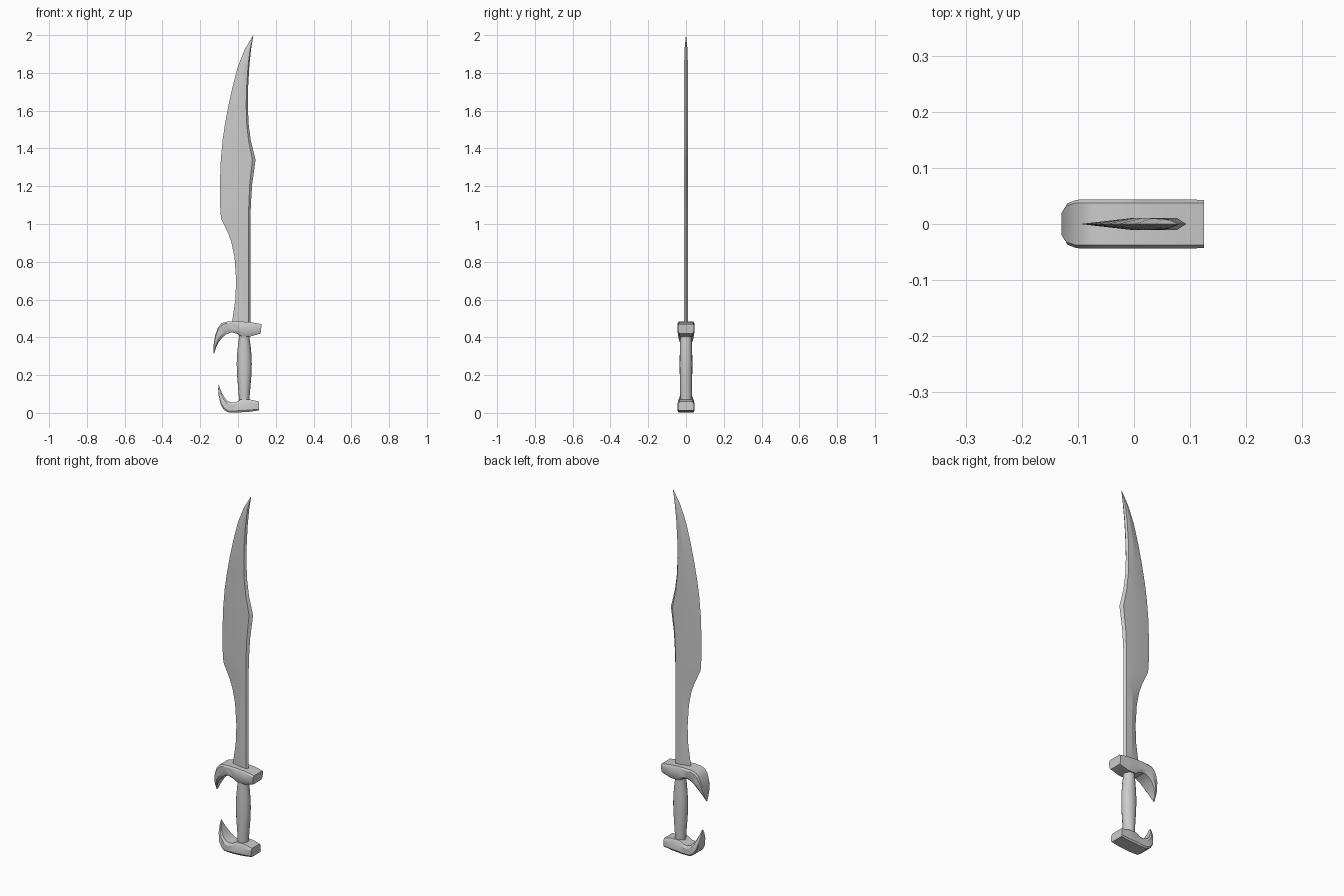
import bpy, bmesh, math


def loft(name, rings, angle=30):
    """Skin a list of equal-length point rings and cap both ends."""
    bm = bmesh.new()
    loops = [[bm.verts.new(p) for p in ring] for ring in rings]
    n = len(loops[0])
    for a, b in zip(loops, loops[1:]):
        for i in range(n):
            j = (i + 1) % n
            bm.faces.new((a[i], a[j], b[j], b[i]))
    bm.faces.new(loops[0])
    bm.faces.new(loops[-1])
    bmesh.ops.remove_doubles(bm, verts=bm.verts, dist=1e-5)
    bmesh.ops.recalc_face_normals(bm, faces=bm.faces)
    me = bpy.data.meshes.new(name)
    bm.to_mesh(me)
    bm.free()
    ob = bpy.data.objects.new(name, me)
    bpy.context.collection.objects.link(ob)
    bpy.ops.object.select_all(action='DESELECT')
    ob.select_set(True)
    bpy.context.view_layer.objects.active = ob
    bpy.ops.object.shade_smooth_by_angle(angle=math.radians(angle))
    return ob


# Blade: z, cutting edge x, ridge x, spine bevel x, spine x, half thickness
blade = [
    (0.45, -0.035, 0.022, 0.056, 0.066, 0.011),
    (0.49, -0.030, 0.022, 0.056, 0.066, 0.011),
    (0.60, -0.014, 0.022, 0.056, 0.066, 0.011),
    (0.70, -0.010, 0.021, 0.056, 0.066, 0.011),
    (0.82, -0.018, 0.020, 0.056, 0.066, 0.011),
    (0.90, -0.034, 0.017, 0.056, 0.066, 0.011),
    (0.95, -0.052, 0.014, 0.056, 0.066, 0.011),
    (1.03, -0.090, 0.007, 0.056, 0.066, 0.011),
    (1.10, -0.095, 0.003, 0.057, 0.068, 0.011),
    (1.21, -0.096, 0.000, 0.062, 0.075, 0.011),
    (1.34, -0.091, -0.001, 0.076, 0.093, 0.011),
    (1.44, -0.082, 0.000, 0.056, 0.068, 0.011),
    (1.53, -0.069, 0.001, 0.046, 0.056, 0.011),
    (1.63, -0.050, 0.004, 0.043, 0.052, 0.011),
    (1.73, -0.028, 0.015, 0.046, 0.054, 0.011),
    (1.835, 0.000, 0.033, 0.053, 0.060, 0.010),
    (1.925, 0.036, 0.055, 0.064, 0.069, 0.008),
    (1.997, 0.079, 0.080, 0.080, 0.081, 0.0005),
]
loft("blade", [[(l, 0, z), (m, -t, z), (b, -t, z), (r, 0, z), (b, t, z), (m, t, z)]
               for z, l, m, b, r, t in blade], 12)


def hook_bar(name, sections):
    """Chamfered bar; section = outer x, z, inner x, z, half width."""
    rings = []
    for ox, oz, ix, iz, w in sections:
        half = [(0.86, 0.0), (1.0, 0.14), (1.0, 0.75), (0.80, 1.0)]
        ring = half + [(-y, f) for y, f in reversed(half)]
        rings.append([(ox + (ix - ox) * f, y * w, oz + (iz - oz) * f) for y, f in ring])
    loft(name, rings)


# Hand guard with downward hook
hook_bar("guard", [
    (0.125, 0.470, 0.120, 0.420, 0.043),
    (0.070, 0.480, 0.067, 0.405, 0.044),
    (0.010, 0.484, 0.020, 0.405, 0.044),
    (-0.030, 0.484, -0.006, 0.419, 0.044),
    (-0.066, 0.482, -0.035, 0.427, 0.044),
    (-0.088, 0.474, -0.063, 0.416, 0.044),
    (-0.106, 0.453, -0.083, 0.399, 0.043),
    (-0.121, 0.410, -0.101, 0.376, 0.037),
    (-0.129, 0.360, -0.115, 0.350, 0.023),
    (-0.129, 0.315, -0.126, 0.317, 0.004),
])

# Pommel with upward hook
hook_bar("pommel", [
    (0.111, 0.013, 0.110, 0.060, 0.042),
    (0.060, 0.006, 0.062, 0.071, 0.044),
    (0.000, 0.002, 0.013, 0.071, 0.044),
    (-0.035, 0.002, -0.010, 0.056, 0.044),
    (-0.056, 0.004, -0.033, 0.054, 0.044),
    (-0.076, 0.018, -0.053, 0.062, 0.044),
    (-0.092, 0.045, -0.070, 0.079, 0.040),
    (-0.102, 0.090, -0.085, 0.103, 0.028),
    (-0.105, 0.125, -0.095, 0.128, 0.014),
    (-0.103, 0.150, -0.101, 0.149, 0.003),
])

# Grip: z, half width x, half depth y
grip = [(0.05, 0.028, 0.030), (0.08, 0.028, 0.030), (0.14, 0.033, 0.032),
        (0.20, 0.038, 0.033), (0.26, 0.040, 0.034), (0.31, 0.038, 0.033),
        (0.36, 0.033, 0.032), (0.395, 0.028, 0.030), (0.43, 0.027, 0.030)]
SIDES = 16
loft("grip", [[(0.033 + rx * math.cos(2 * math.pi * i / SIDES),
                ry * math.sin(2 * math.pi * i / SIDES), z) for i in range(SIDES)]
              for z, rx, ry in grip], 40)
